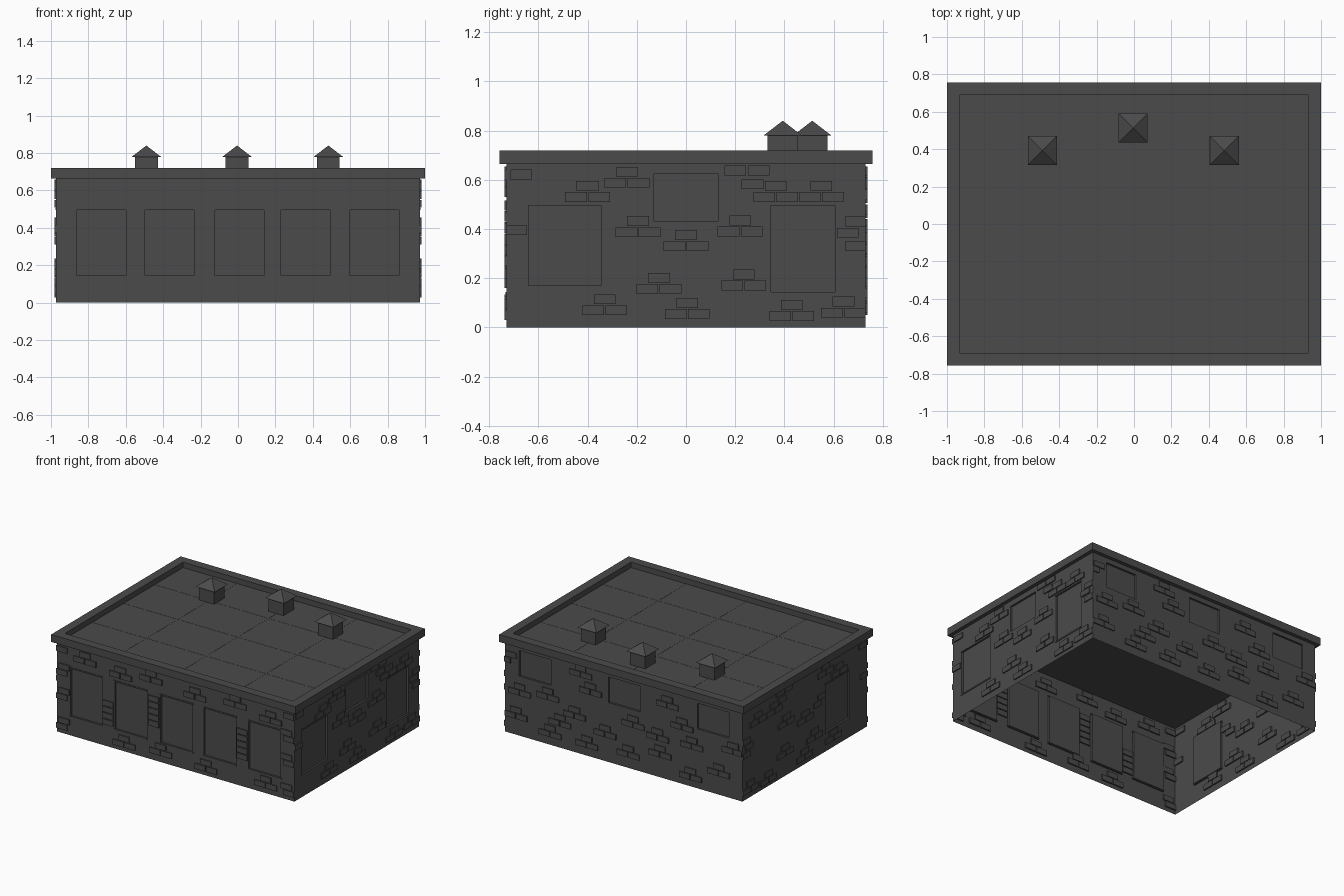
import bpy, bmesh

if "Cube" in bpy.data.objects:
    bpy.data.objects.remove(bpy.data.objects["Cube"])

X, Y, TOP, ROOF = 0.973, 0.73, 0.67, 0.68      # wall half sizes, wall height, roof level
BW, BH = 0.088, 0.04                           # brick size
SIDES = {                                      # (u, outward, z) -> world, flip winding
    "front": (lambda u, d, z: (u, -Y - d, z), False),
    "back": (lambda u, d, z: (u, Y + d, z), True),
    "right": (lambda u, d, z: (X + d, u, z), False),
    "left": (lambda u, d, z: (-X - d, u, z), True),
}
CORNERS = ((-1, -1), (1, -1), (1, 1), (-1, 1))
DARK = bpy.data.materials.new("dark_grey")
DARK.diffuse_color = (0.07, 0.07, 0.07, 1)
DARK.use_nodes = True
DARK.node_tree.nodes["Principled BSDF"].inputs["Base Color"].default_value = DARK.diffuse_color


def finish(bm, name, fix=True):
    if fix:
        bmesh.ops.recalc_face_normals(bm, faces=bm.faces[:])
    me = bpy.data.meshes.new(name)
    bm.to_mesh(me)
    bm.free()
    me.materials.append(DARK)
    ob = bpy.data.objects.new(name, me)
    bpy.context.collection.objects.link(ob)
    return ob


def add_box(bm, a, b):
    """Box between two opposite corners."""
    vs = bmesh.ops.create_cube(bm, size=1)["verts"]
    for v in vs:
        v.co = [(p + q) / 2 + c * abs(q - p) for p, q, c in zip(a, b, v.co)]


def wall(side, half, windows):
    """Wall sheet with the window panels pushed in."""
    put, flip = SIDES[side]
    us = sorted({-half, half, *[w[0] for w in windows], *[w[1] for w in windows]})
    zs = sorted({0, TOP, *[w[2] for w in windows], *[w[3] for w in windows]})
    bm = bmesh.new()
    grid = [[bm.verts.new(put(u, 0, z)) for z in zs] for u in us]
    panes = []
    for i in range(len(us) - 1):
        for j in range(len(zs) - 1):
            q = [grid[i][j], grid[i + 1][j], grid[i + 1][j + 1], grid[i][j + 1]]
            f = bm.faces.new(q[::-1] if flip else q)
            u, z = (us[i] + us[i + 1]) / 2, (zs[j] + zs[j + 1]) / 2
            if any(w[0] < u < w[1] and w[2] < z < w[3] for w in windows):
                panes.append(f)
    bm.normal_update()
    n = panes[0].normal.copy()
    new = bmesh.ops.extrude_face_region(bm, geom=panes)["geom"]
    bmesh.ops.translate(bm, vec=n * -0.015,
                        verts=[g for g in new if isinstance(g, bmesh.types.BMVert)])
    bmesh.ops.delete(bm, geom=[f for f in panes if f.is_valid], context="FACES")
    finish(bm, side + "_wall", False)


def bricks(side, half, windows, clusters, singles):
    """Raised bricks: clusters are two bricks with one on top."""
    put, _ = SIDES[side]
    spots = list(singles)
    for u, z in clusters:
        spots += [(u - 0.047, z), (u + 0.047, z), (u, z + BH + 0.005)]
    bm = bmesh.new()
    for u, z in spots:
        a, b = max(u - BW / 2, -half), min(u + BW / 2, half)
        hit = any(a < w[1] and b > w[0] and z < w[3] and z + BH > w[2] for w in windows)
        if hit or z + BH > TOP or b - a < 0.02:
            continue
        add_box(bm, put(a, -0.01, z), put(b, 0.008, z + BH))
    finish(bm, side + "_bricks")


def ledges(side, windows):
    """Thin lintel and sill on the tall openings."""
    put, _ = SIDES[side]
    bm = bmesh.new()
    for u0, u1, z0, z1 in windows:
        if z1 - z0 > 0.25:
            for z in (z0, z1):
                add_box(bm, put(u0 - 0.006, -0.01, z - 0.005), put(u1 + 0.006, 0.004, z + 0.005))
    finish(bm, side + "_window_ledges")


# Openings: u0, u1, z0, z1
front_w = [(c - 0.131, c + 0.131, 0.14, 0.5) for c in (-0.73, -0.367, 0.008, 0.362, 0.73)]
back_w = [(c - 0.13, c + 0.13, 0.44, 0.63) for c in (-0.735, -0.005, 0.725)]
right_w = [(-0.64, -0.345, 0.165, 0.5), (-0.13, 0.13, 0.43, 0.625), (0.345, 0.605, 0.14, 0.5)]
left_w = [(-0.52, -0.24, 0.14, 0.5)]

# Brick layout
side_c = [(-0.4, 0.51), (-0.24, 0.568), (-0.195, 0.367), (0, 0.31), (0.22, 0.37), (0.365, 0.51),
          (0.55, 0.51), (-0.11, 0.137), (-0.33, 0.05), (0.005, 0.035), (0.235, 0.15),
          (0.43, 0.027), (0.64, 0.04)]
side_s = [(-0.67, 0.602), (-0.69, 0.375), (0.69, 0.41), (0.657, 0.365), (0.69, 0.31),
          (0.2, 0.618), (0.295, 0.618), (0.27, 0.562)]
front_c = [(-0.74, 0.56), (-0.45, 0.53), (-0.2, 0.57), (0.16, 0.54), (0.49, 0.57), (0.78, 0.53),
           (-0.42, 0.03), (-0.12, 0.05), (0.25, 0.03), (0.74, 0.04)]
front_s = [(u, z) for u, n, z0 in ((-0.552, 4, 0.16), (-0.177, 5, 0.25), (0.547, 5, 0.2))
           for z in [z0 + k * 0.046 for k in range(n)]]
front_s += [(s * (0.93 - 0.02 * (k % 2)), z) for s in (-1, 1)
            for k, z in enumerate((0.03, 0.075, 0.25, 0.295, 0.43, 0.475, 0.6))]
back_c = [(0.92, 0.52), (0.88, 0.12), (0.62, 0.33), (0.35, 0.57), (0.27, 0.46), (0.4, 0.25),
          (0.6, 0.06), (0.15, 0.18), (-0.08, 0.31), (-0.04, 0.08), (-0.28, 0.27), (-0.36, 0.53),
          (-0.56, 0.28), (-0.55, 0.05), (-0.78, 0.14), (-0.9, 0.33), (0.52, 0.16),
          (-0.3, 0.15), (-0.48, 0.4), (0.3, 0.06), (0.85, 0.3)]

for side, half, win, cl, si in (("front", X, front_w, front_c, front_s),
                                ("back", X, back_w, back_c, []),
                                ("right", Y, right_w, side_c, side_s),
                                ("left", Y, left_w, side_c, side_s)):
    wall(side, half, win)
    bricks(side, half, win, cl, si)
    if side != "back":
        ledges(side, win)

# Parapet ring around the roof
bm = bmesh.new()
prof = [(1, 0.757, 0.665), (1, 0.757, 0.72), (0.934, 0.691, 0.72), (0.934, 0.691, 0.665)]
loops = [[bm.verts.new((sx * a, sy * b, z)) for sx, sy in CORNERS] for a, b, z in prof]
for i in range(4):
    p, q = loops[i], loops[(i + 1) % 4]
    for k in range(4):
        bm.faces.new((p[k], p[(k + 1) % 4], q[(k + 1) % 4], q[k]))
finish(bm, "parapet")

# Flat roof slab and its faint seams
bm = bmesh.new()
add_box(bm, (-0.97, -0.727, 0.663), (0.97, 0.727, ROOF))
finish(bm, "roof")
bm = bmesh.new()
for x in (-0.495, -0.005, 0.485):
    add_box(bm, (x - 0.005, -0.69, ROOF - 0.001), (x + 0.005, 0.69, ROOF + 0.001))
for y in (-0.367, 0, 0.363):
    add_box(bm, (-0.933, y - 0.005, ROOF - 0.001), (0.933, y + 0.005, ROOF + 0.001))
finish(bm, "roof_seams")

# Roof vents: square box with a pyramid cap
for i, (x, y) in enumerate(((-0.49, 0.393), (-0.005, 0.513), (0.483, 0.393))):
    bm = bmesh.new()
    add_box(bm, (x - 0.061, y - 0.061, ROOF), (x + 0.061, y + 0.061, 0.78))
    base = [bm.verts.new((x + sx * 0.078, y + sy * 0.078, 0.78)) for sx, sy in CORNERS]
    tip = bm.verts.new((x, y, 0.84))
    bm.faces.new(base[::-1])
    for k in range(4):
        bm.faces.new((base[k], base[(k + 1) % 4], tip))
    finish(bm, "roof_vent_%d" % (i + 1))
